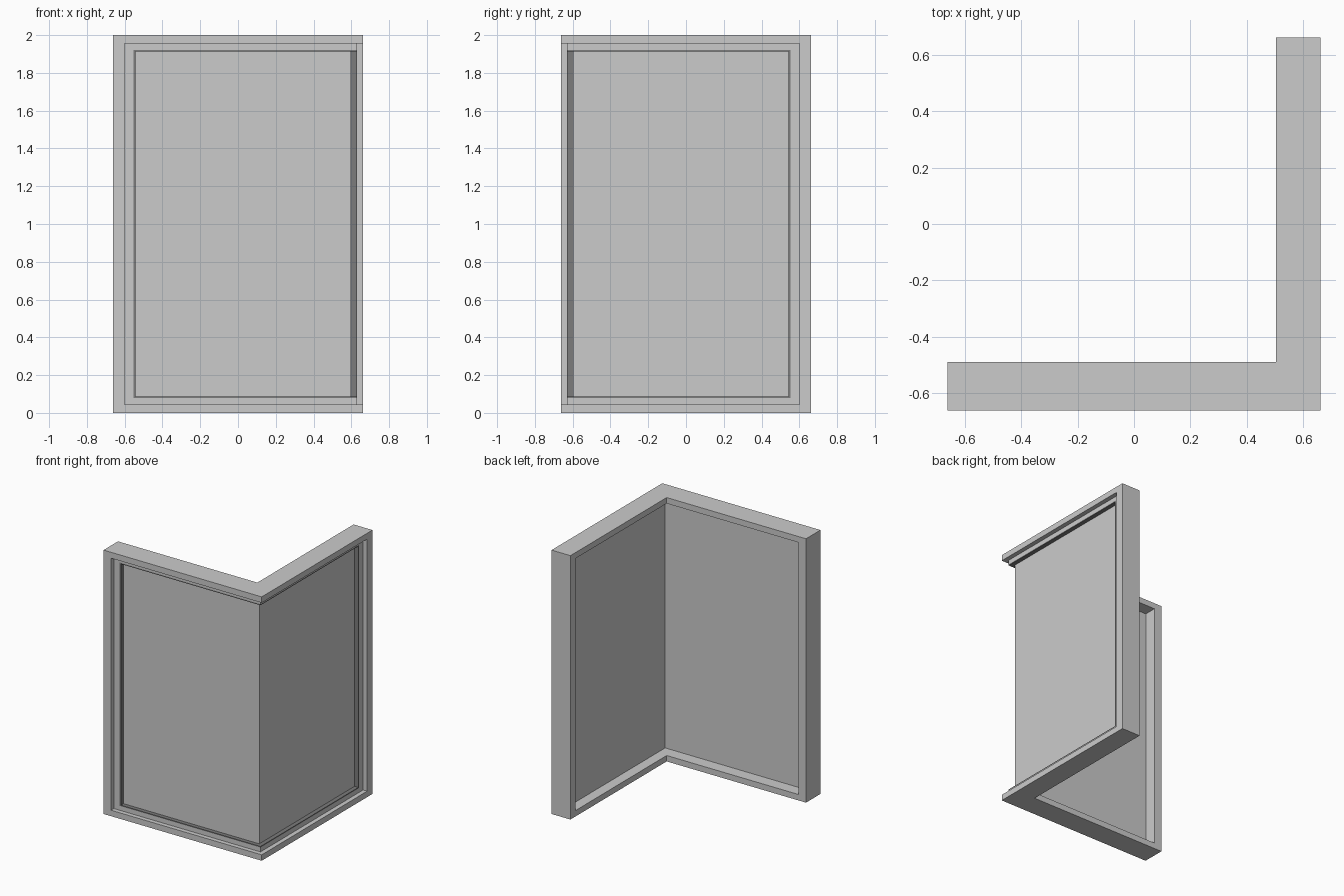
import bpy
import bmesh

cube = bpy.data.objects.get("Cube")
if cube:
    bpy.data.objects.remove(cube, do_unlink=True)


def material(name, value):
    mat = bpy.data.materials.new(name)
    mat.use_nodes = True
    colour = (value, value, value, 1)
    mat.diffuse_color = colour
    mat.node_tree.nodes["Principled BSDF"].inputs["Base Color"].default_value = colour
    return mat


GREY = material("light grey", 0.6)
DARK = material("dark grey", 0.2)


def prism(name, outline, z0, z1, mat):
    """Extrude a plan outline upwards from z0 to z1."""
    bm = bmesh.new()
    base = bm.faces.new([bm.verts.new((x, y, z0)) for x, y in outline])
    top = bmesh.ops.extrude_face_region(bm, geom=[base])
    verts = [v for v in top["geom"] if isinstance(v, bmesh.types.BMVert)]
    bmesh.ops.translate(bm, verts=verts, vec=(0, 0, z1 - z0))
    bmesh.ops.recalc_face_normals(bm, faces=bm.faces)
    mesh = bpy.data.meshes.new(name)
    bm.to_mesh(mesh)
    bm.free()
    mesh.materials.append(mat)
    obj = bpy.data.objects.new(name, mesh)
    bpy.context.collection.objects.link(obj)
    return obj


def box(name, x0, x1, y0, y1, z0, z1, mat):
    return prism(name, [(x0, y0), (x1, y0), (x1, y1), (x0, y1)], z0, z1, mat)


def corner_ring(name, outer, inner_x, inner_y, end, edge, width, mat):
    """L-shaped top and bottom rails joined by a post at each free end."""
    plan = [(-end, -outer), (outer, -outer), (outer, end),
            (inner_x, end), (inner_x, inner_y), (-end, inner_y)]
    low, high = edge + width[0], HEIGHT - edge - width[0]
    prism(name + "_bottom", plan, edge, low, mat)
    prism(name + "_top", plan, high, HEIGHT - edge, mat)
    box(name + "_front_post", -end, -end + width[1], -outer, inner_y, low, high, mat)
    box(name + "_back_post", inner_x, outer, end - width[1], end, low, high, mat)


HEIGHT = 2
HALF = 0.663
RIM = 0.045          # height of the outer rails
OPENING = 0.6        # free end of the opening
STOP = 0.629         # outer plane of the recessed stop
PANE_X, PANE_Y = 0.597, -0.598
THICK = 0.013

# Outer frame, recessed stop and dark gasket
corner_ring("frame", HALF, 0.505, -0.49, HALF, 0, (RIM, HALF - OPENING), GREY)
corner_ring("stop", STOP, PANE_X, PANE_Y, OPENING, RIM, (0.033, 0.048), GREY)
corner_ring("gasket", STOP, PANE_X, PANE_Y, 0.552, 0.078, (0.008, 0.01), DARK)

# Two panes meeting at the corner
box("front_pane", -OPENING, PANE_X, PANE_Y, PANE_Y + THICK, RIM, HEIGHT - RIM, GREY)
box("side_pane", PANE_X - THICK, PANE_X, PANE_Y + THICK, OPENING, RIM, HEIGHT - RIM, GREY)
